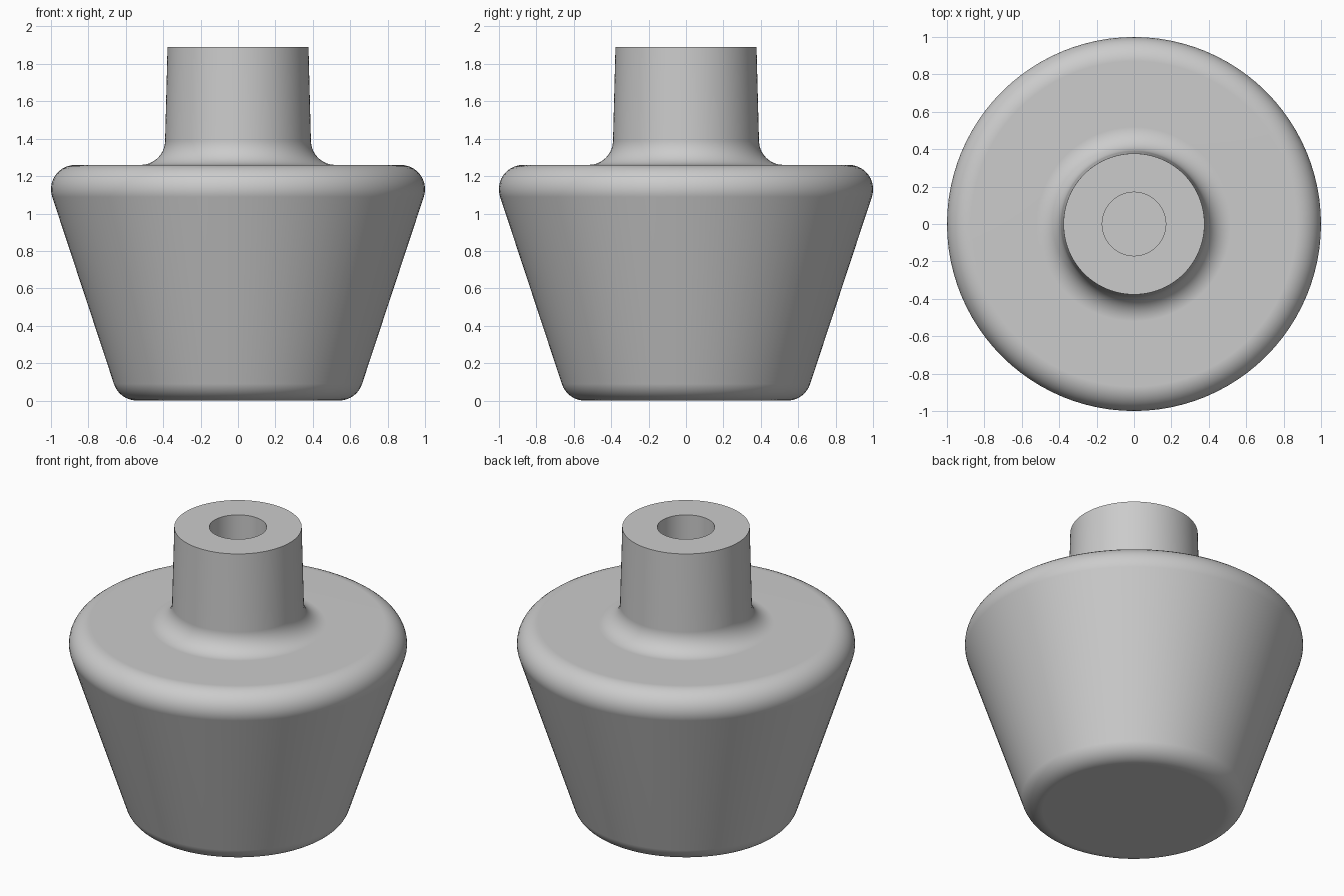
import bpy, bmesh, math
from mathutils import Vector

if "Cube" in bpy.data.objects:
    bpy.data.objects.remove(bpy.data.objects["Cube"], do_unlink=True)

SEGMENTS = 96


def arc(cx, cz, radius, start, end, steps=10):
    """Points of a fillet in the radius/height plane, angles in degrees."""
    angles = [math.radians(start + (end - start) * i / steps) for i in range(steps + 1)]
    return [(cx + radius * math.cos(a), cz + radius * math.sin(a)) for a in angles]


def lathe(name, profile, material):
    """Spin an open profile around z and close both end rings."""
    bm = bmesh.new()
    verts = [bm.verts.new((r, 0, z)) for r, z in profile]
    edges = [bm.edges.new(pair) for pair in zip(verts, verts[1:])]
    bmesh.ops.spin(bm, geom=verts + edges, cent=(0, 0, 0), axis=Vector((0, 0, 1)),
                   angle=math.tau, steps=SEGMENTS)
    bmesh.ops.remove_doubles(bm, verts=bm.verts, dist=0.0001)
    bmesh.ops.holes_fill(bm, edges=[e for e in bm.edges if e.is_boundary], sides=0)
    bmesh.ops.recalc_face_normals(bm, faces=bm.faces)
    mesh = bpy.data.meshes.new(name)
    bm.to_mesh(mesh)
    bm.free()
    mesh.materials.append(material)
    obj = bpy.data.objects.new(name, mesh)
    bpy.context.collection.objects.link(obj)
    bpy.ops.object.select_all(action="DESELECT")
    obj.select_set(True)
    bpy.context.view_layer.objects.active = obj
    bpy.ops.object.shade_smooth_by_angle(angle=math.radians(30))
    # Keep the large flat faces evenly shaded beside the fillets
    weighted = obj.modifiers.new("Weighted Normals", "WEIGHTED_NORMAL")
    weighted.keep_sharp = True
    return obj


grey = bpy.data.materials.new("Plain Grey")
grey.use_nodes = True
grey.diffuse_color = (0.6, 0.6, 0.6, 1)
grey.node_tree.nodes["Principled BSDF"].inputs["Base Color"].default_value = (0.6, 0.6, 0.6, 1)

# Tapered foot with rounded rims, filleted neck and a blind bore
profile = (
    arc(0.54, 0.13, 0.13, -90, -18.3)        # bottom rim
    + arc(0.87, 1.13, 0.13, -18.3, 90)       # shoulder
    + arc(0.52, 1.39, 0.13, 270, 181.5)      # neck fillet
    + [(0.377, 1.89), (0.17, 1.89), (0.17, 1.0)]  # neck top and bore wall
)
lathe("tapered_foot", profile, grey)
